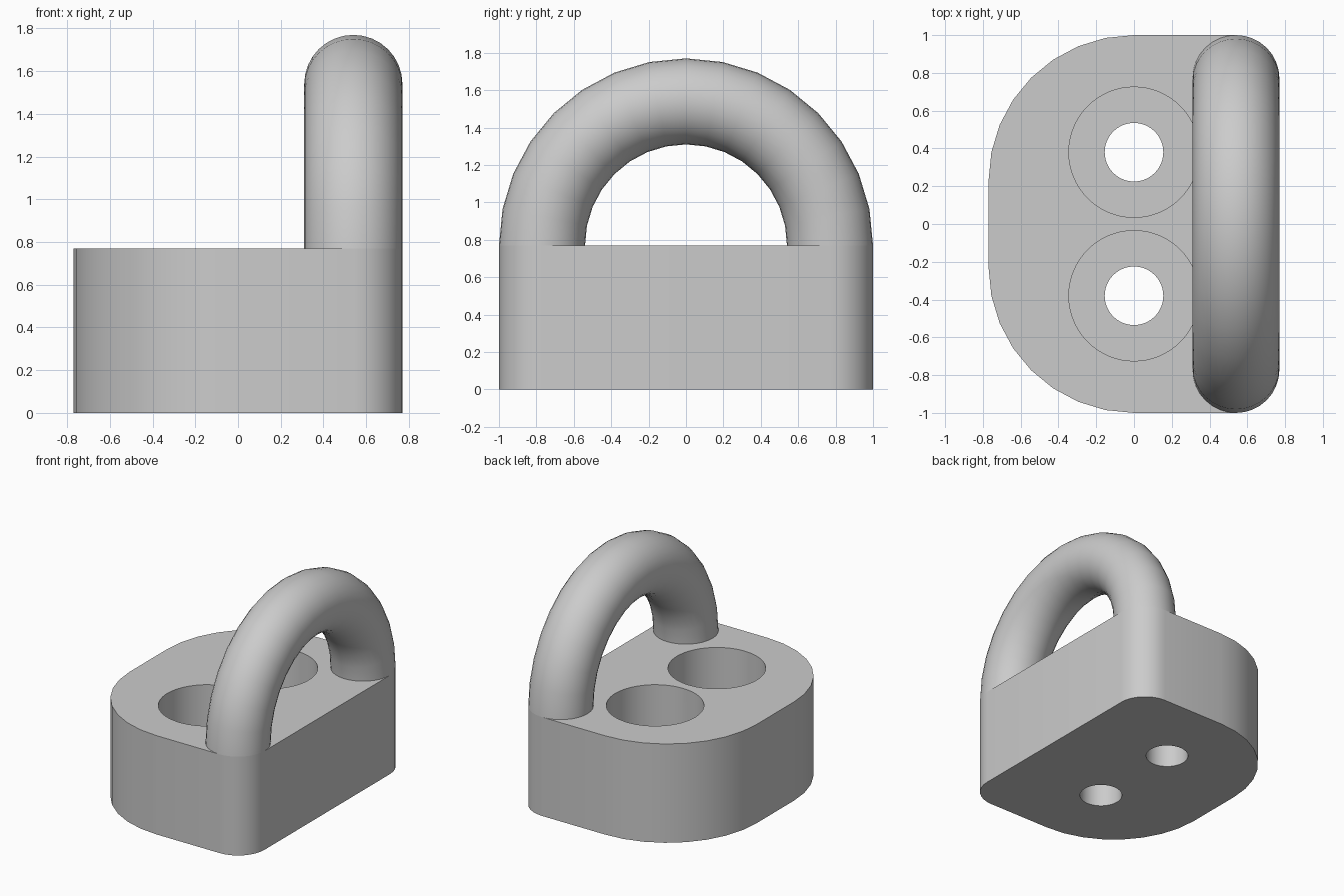
import bpy
import bmesh
from math import cos, sin, pi, radians
from mathutils import Matrix

HEIGHT = 0.77       # block height
TUBE = 0.23         # handle tube radius
ARCH = 0.77         # handle arch radius
HANDLE_X = 0.54     # handle plane
STEPS = 8           # segments per quarter turn

if "Cube" in bpy.data.objects:
    bpy.data.objects.remove(bpy.data.objects["Cube"], do_unlink=True)

grey = bpy.data.materials.new("light grey")
grey.use_nodes = True
colour = (0.6, 0.6, 0.6, 1)
grey.diffuse_color = colour
grey.node_tree.nodes["Principled BSDF"].inputs["Base Color"].default_value = colour


def make_object(name, bm):
    bmesh.ops.recalc_face_normals(bm, faces=bm.faces)
    mesh = bpy.data.meshes.new(name)
    bm.to_mesh(mesh)
    bm.free()
    mesh.materials.append(grey)
    obj = bpy.data.objects.new(name, mesh)
    bpy.context.collection.objects.link(obj)
    return obj


def select_only(obj):
    bpy.ops.object.select_all(action="DESELECT")
    obj.select_set(True)
    bpy.context.view_layer.objects.active = obj


def quarter(cx, cy, radius, start):
    angles = [start + pi / 2 * i / STEPS for i in range(STEPS + 1)]
    return [(cx + radius * cos(a), cy + radius * sin(a), 0) for a in angles]


# Block: small rounded corners under the handle, large ones opposite
outline = (quarter(HANDLE_X, ARCH, TUBE, 0)
           + quarter(0, TUBE, ARCH, pi / 2)
           + quarter(0, -TUBE, ARCH, pi)
           + quarter(HANDLE_X, -ARCH, TUBE, 3 * pi / 2))
bm = bmesh.new()
face = bm.faces.new([bm.verts.new(p) for p in outline])
top = bmesh.ops.extrude_face_region(bm, geom=[face])["geom"]
bmesh.ops.translate(bm, vec=(0, 0, HEIGHT),
                    verts=[v for v in top if isinstance(v, bmesh.types.BMVert)])
block = make_object("block", bm)


# Two stepped screw holes
def cut_hole(y, radius, bottom):
    tall = HEIGHT + 0.1 - bottom
    bm = bmesh.new()
    bmesh.ops.create_cone(bm, cap_ends=True, segments=64, radius1=radius,
                          radius2=radius, depth=tall,
                          matrix=Matrix.Translation((0, y, bottom + tall / 2)))
    cutter = make_object("hole_cutter", bm)
    cutter.hide_render = True
    mod = block.modifiers.new("hole", "BOOLEAN")
    mod.operation = "DIFFERENCE"
    mod.solver = "EXACT"
    mod.object = cutter
    select_only(block)
    bpy.ops.object.modifier_apply(modifier=mod.name)
    bpy.data.objects.remove(cutter, do_unlink=True)


for y in (-0.38, 0.38):
    cut_hole(y, 0.345, 0.23)
    cut_hole(y, 0.155, -0.1)

# Handle: half ring standing on the block
bm = bmesh.new()
ring = bmesh.ops.create_circle(bm, segments=4 * STEPS, radius=TUBE,
                               matrix=Matrix.Translation((HANDLE_X, ARCH, HEIGHT)))
bmesh.ops.spin(bm, geom=ring["verts"] + bm.edges[:], cent=(HANDLE_X, 0, HEIGHT),
               axis=(1, 0, 0), angle=pi, steps=2 * STEPS)
handle = make_object("handle", bm)

for obj in (block, handle):
    select_only(obj)
    bpy.ops.object.shade_smooth_by_angle(angle=radians(30))
